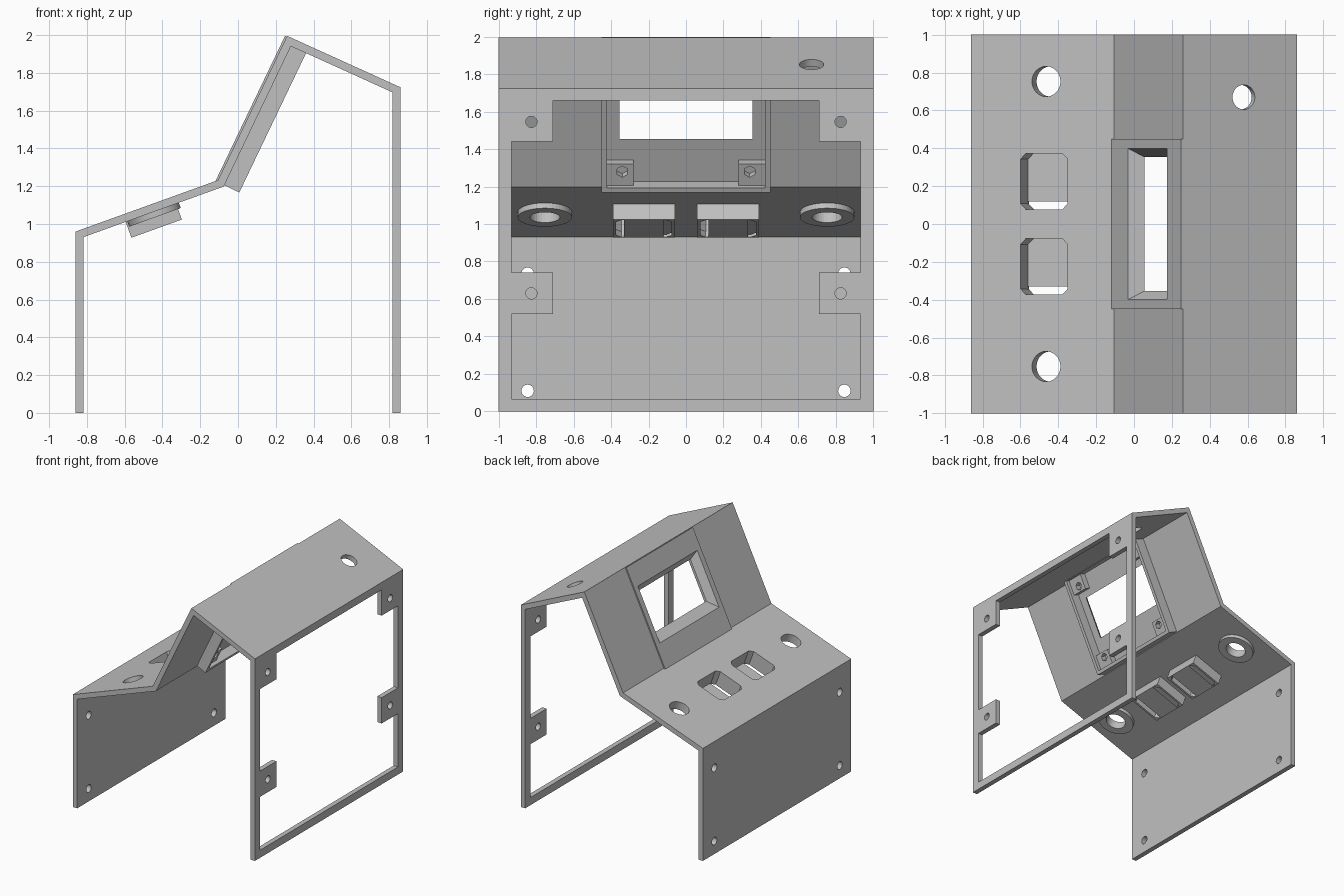
import bpy
import bmesh
from math import cos, sin, tau
from mathutils import Matrix, Vector

if "Cube" in bpy.data.objects:
    bpy.data.objects.remove(bpy.data.objects["Cube"])

grey = bpy.data.materials.new("light_grey_plastic")
grey.use_nodes = True
colour = (0.53, 0.53, 0.53, 1)
grey.diffuse_color = colour
grey.node_tree.nodes["Principled BSDF"].inputs["Base Color"].default_value = colour


def axes(origin, x, y, z):
    """Matrix from local panel axes to the world."""
    m = Matrix((x, y, z)).transposed().to_4x4()
    m.translation = origin
    return m


def panel(p, q):
    """Local frame of a flat panel: along the profile, along y, outward."""
    u = Vector((q[0] - p[0], 0, q[1] - p[1])).normalized()
    y = Vector((0, 1, 0))
    return axes(Vector((p[0], 0, p[1])), u, y, u.cross(y))


def loft(name, m, low, z0, z1, high=None):
    """Solid between two matching outlines at two heights of a local frame."""
    bm = bmesh.new()
    a = [bm.verts.new(m @ Vector((x, y, z0))) for x, y in low]
    b = [bm.verts.new(m @ Vector((x, y, z1))) for x, y in (high or low)]
    bm.faces.new(a)
    bm.faces.new(b)
    for i in range(len(a)):
        j = (i + 1) % len(a)
        bm.faces.new((a[i], a[j], b[j], b[i]))
    bmesh.ops.recalc_face_normals(bm, faces=bm.faces)
    mesh = bpy.data.meshes.new(name)
    bm.to_mesh(mesh)
    bm.free()
    mesh.materials.append(grey)
    ob = bpy.data.objects.new(name, mesh)
    bpy.context.collection.objects.link(ob)
    return ob


def rect(x0, x1, y0, y1):
    return [(x0, y0), (x1, y0), (x1, y1), (x0, y1)]


def octagon(x0, x1, y0, y1, c):
    return [(x0 + c, y0), (x1 - c, y0), (x1, y0 + c), (x1, y1 - c),
            (x1 - c, y1), (x0 + c, y1), (x0, y1 - c), (x0, y0 + c)]


def circle(x, y, r, n=32):
    return [(x + r * cos(tau * i / n), y + r * sin(tau * i / n)) for i in range(n)]


def cut(cutter, *targets):
    """Subtract a helper solid from the targets, then discard it."""
    cutter.hide_render = True
    for ob in targets:
        mod = ob.modifiers.new("cut", 'BOOLEAN')
        mod.operation = 'DIFFERENCE'
        mod.solver = 'EXACT'
        mod.object = cutter
        bpy.context.view_layer.objects.active = ob
        bpy.ops.object.modifier_apply(modifier=mod.name)
    bpy.data.objects.remove(cutter)


# Bent sheet shell
outer = [(-0.86, 0), (-0.86, 0.96), (-0.106, 1.232),
         (0.26, 1.996), (0.86, 1.724), (0.86, 0)]
T = 0.042
pts = [Vector(p) for p in outer]
normals = []
for p, q in zip(pts, pts[1:]):
    d = (q - p).normalized()
    normals.append(Vector((d.y, -d.x)))
inner = [pts[0] + normals[0] * T]
for p, n, k in zip(pts[1:-1], normals, normals[1:]):
    inner.append(p + (n + k) * T / (1 + n.dot(k)))
inner.append(pts[-1] + normals[-1] * T)
section = outer + [tuple(p) for p in reversed(inner)]
side_on = axes(Vector((0, 0, 0)), Vector((1, 0, 0)), Vector((0, 0, 1)), Vector((0, 1, 0)))
shell = loft("enclosure_shell", side_on, section, -1, 1)

low_wall = panel(outer[0], outer[1])
slope = panel(outer[1], outer[2])
screen = panel(outer[2], outer[3])
roof = panel(outer[3], outer[4])
high_wall = panel((0.84, 0), (0.84, 1))

# Large opening with screw tabs in the high wall
half = [(0.065, 0.93), (0.52, 0.93), (0.52, 0.71), (0.74, 0.71),
        (0.74, 0.93), (1.44, 0.93), (1.44, 0.71), (1.66, 0.71)]
opening = half + [(z, -y) for z, y in reversed(half)]
cut(loft("opening_cutter", high_wall, opening, -0.1, 0.1), shell)

# Screw holes in both walls, and the roof hole
for side in (-1, 1):
    for z in (0.63, 1.545):
        cut(loft("tab_hole", high_wall, circle(z, side * 0.825, 0.03, 24), -0.1, 0.1), shell)
    for z in (0.11, 0.735):
        cut(loft("wall_hole", low_wall, circle(z, side * 0.845, 0.033, 24), -0.1, 0.1), shell)
cut(loft("roof_hole", roof, circle(0.351, 0.67, 0.065), -0.1, 0.1), shell)

# Button rings and switch pockets under the sloping panel
for side, label in ((-1, "right"), (1, "left")):
    ring = loft("button_ring_" + label, slope, circle(0.421, side * 0.753, 0.145, 48), -0.03, -0.072)
    cut(loft("button_hole", slope, circle(0.421, side * 0.753, 0.08), -0.2, 0.1), shell, ring)

    y = side * 0.225
    pocket = loft("switch_pocket_" + label, slope,
                  rect(0.267, 0.551, y - 0.165, y + 0.165), -0.03, -0.131)
    well = octagon(0.277, 0.541, y - 0.148, y + 0.148, 0.03)
    cut(loft("well_cutter", slope, well, -0.118, 0.1), shell, pocket)
    for end in (-1, 1):
        a, b = sorted((y + end * 0.148, y + end * 0.105))
        c = 0.028
        slot = [(0.277 + c, y + end * 0.148), (0.541 - c, y + end * 0.148),
                (0.541, y + end * (0.148 - c)), (0.541, y + end * 0.105),
                (0.277, y + end * 0.105), (0.277, y + end * (0.148 - c))]
        cut(loft("slot_cutter", slope, slot, -0.2, -0.1), pocket)

# Screen frame: raised plate, deep rim behind it, bevelled window
cut(loft("frame_gap", screen, rect(0.03, 0.79, -0.44, 0.44), -0.1, 0.1), shell)
frame = loft("screen_frame", screen, rect(-0.01, 0.843, -0.45, 0.45), -0.13, 0.01)
cut(loft("recess_cutter", screen, rect(0.018, 0.803, -0.422, 0.422), -0.3, -0.05), frame)
cut(loft("window_cutter", screen, rect(0.272, 0.62, -0.353, 0.353), -0.051, 0.011,
         rect(0.19, 0.67, -0.4, 0.4)), frame)

# Corner screw bosses with hexagonal nut pockets
for end, (t0, t1, tc) in (("lower", (0.01, 0.145, 0.1)), ("upper", (0.677, 0.812, 0.722))):
    for side, label in ((-1, "right"), (1, "left")):
        y0, y1 = sorted((side * 0.28, side * 0.43))
        boss = loft(f"screen_boss_{end}_{label}", screen, rect(t0, t1, y0, y1), -0.04, -0.1)
        cut(loft("nut_cutter", screen, circle(tc, side * 0.34, 0.033, 6), -0.2, -0.055), boss)
